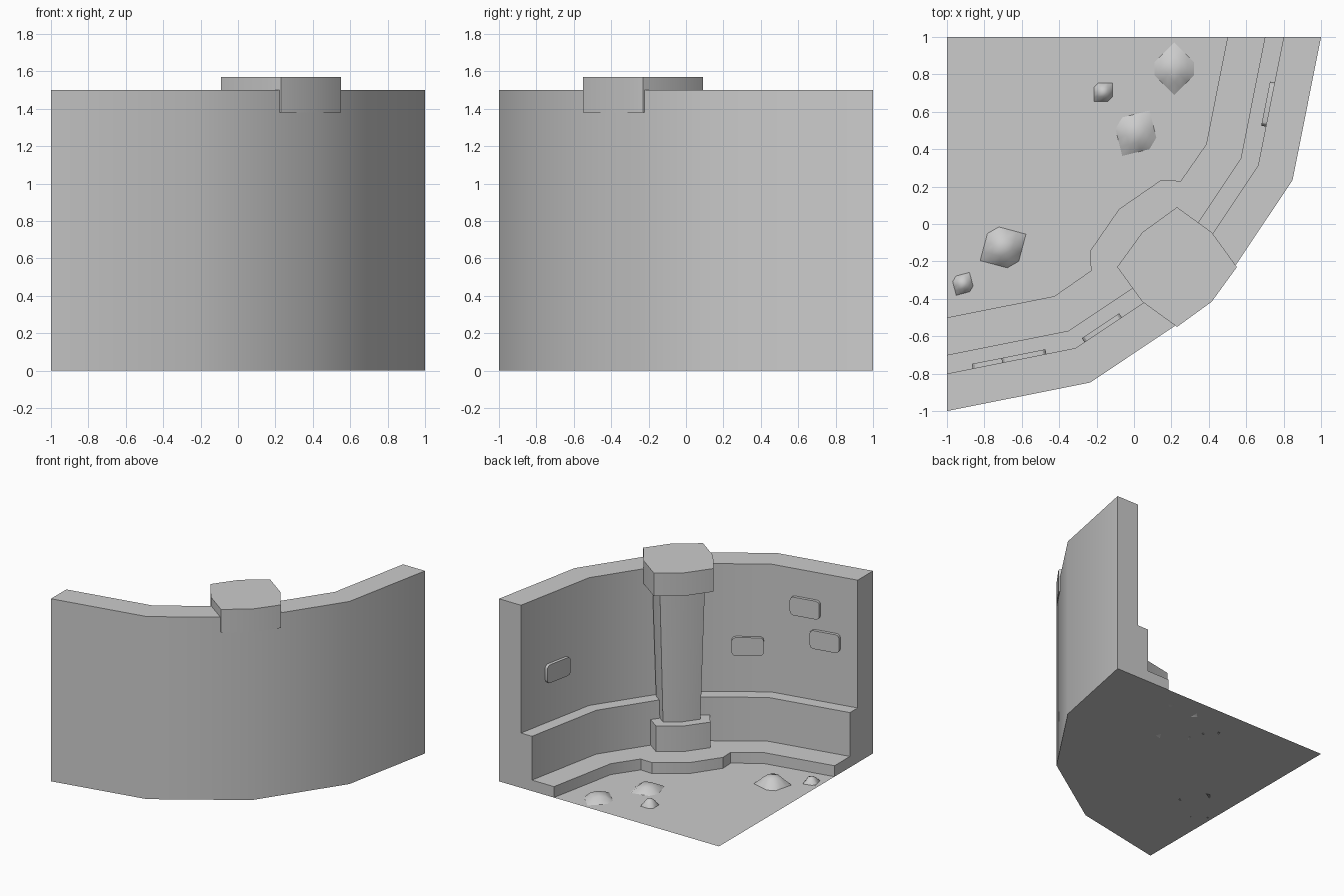
import bpy, math
from mathutils import Matrix, Vector

if "Cube" in bpy.data.objects:
    bpy.data.objects.remove(bpy.data.objects["Cube"])

SEG = 4
ANGLES = [math.radians(-90 + 90 * i / SEG) for i in range(SEG + 1)]


def arc(r, z):
    """Quarter arc about the open corner (-1, 1)."""
    return [(-1 + r * math.cos(a), 1 + r * math.sin(a), z) for a in ANGLES]


def make(name, verts, faces, recalc=True, angle=30):
    me = bpy.data.meshes.new(name)
    me.from_pydata(verts, [], faces)
    ob = bpy.data.objects.new(name, me)
    bpy.context.collection.objects.link(ob)
    bpy.ops.object.select_all(action='DESELECT')
    ob.select_set(True)
    bpy.context.view_layer.objects.active = ob
    if recalc:
        bpy.ops.object.mode_set(mode='EDIT')
        bpy.ops.mesh.select_all(action='SELECT')
        bpy.ops.mesh.normals_make_consistent(inside=False)
        bpy.ops.object.mode_set(mode='OBJECT')
    bpy.ops.object.shade_smooth_by_angle(angle=math.radians(angle))
    return ob


def loft(name, lower, upper):
    """Closed prism between two matching outlines."""
    n = len(lower)
    faces = [tuple(range(n))[::-1], tuple(range(n, 2 * n))]
    faces += [(i, (i + 1) % n, n + (i + 1) % n, n + i) for i in range(n)]
    return make(name, lower + upper, faces)


# Floor slab, a single sheet under everything
floor = [(-1, 1, 0)] + arc(2, 0)
make("floor", floor, [tuple(range(len(floor)))], recalc=False)

# Curved wall with ledge: cross-section swept along the arc
section = [(2, 0), (2, 1.5), (1.8, 1.5), (1.8, 0.45), (1.7, 0.45), (1.7, 0)]
verts = [p for r, z in section for p in arc(r, z)]
n = SEG + 1
faces = [(k * n + i, k * n + i + 1, (k + 1) * n + i + 1, (k + 1) * n + i)
         for k in range(len(section) - 1) for i in range(SEG)]
faces += [tuple(k * n for k in range(len(section))),
          tuple(k * n + SEG for k in range(len(section)))]
make("wall", verts, faces)

# Low step, bulging round the pillar; second half mirrors the first
half = [(-1, -0.5), (-0.426, -0.386), (-0.23, -0.25), (-0.235, -0.145), (-0.08, 0.08)]
# the bulge is symmetric about y = -x
inner = half + [(-y, -x) for x, y in reversed(half[:-1])]
outer = [(x, y) for x, y, _ in reversed(arc(1.7, 0))]
outline = inner + outer
loft("step", [(x, y, 0) for x, y in outline], [(x, y, 0.09) for x, y in outline])


# Pillar base, flared shaft and cap: eight-sided
def octagon(r, z):
    pts = []
    for i in range(8):
        rad = r if i % 2 == 0 else r * 0.82
        a = math.radians(45 * i)
        pts.append((0.23 + rad * math.cos(a), -0.23 + rad * math.sin(a), z))
    return pts


for name, r0, z0, r1, z1 in [("pillar_base", 0.29, 0.09, 0.29, 0.30),
                             ("pillar_shaft", 0.20, 0.30, 0.24, 1.38),
                             ("pillar_cap", 0.32, 1.38, 0.32, 1.57)]:
    loft(name, octagon(r0, z0), octagon(r1, z1))


# Raised rounded bricks on the inner wall face
def brick(name, seg, t, z, length=0.24, height=0.15, depth=0.025, rad=0.03):
    a, b = (Vector(p) for p in arc(1.8, 0)[seg:seg + 2])
    along = (b - a).normalized()
    inward = Vector((-along.y, along.x, 0))
    c = a.lerp(b, t) + Vector((0, 0, z))
    prof = []
    for q, (sx, sz) in enumerate([(1, 1), (-1, 1), (-1, -1), (1, -1)]):
        for j in range(4):
            ang = math.radians(90 * q + 30 * j)
            prof.append((sx * (length / 2 - rad) + rad * math.cos(ang),
                         sz * (height / 2 - rad) + rad * math.sin(ang)))

    def ring(d):
        return [tuple(c + along * u + inward * d + Vector((0, 0, v))) for u, v in prof]
    loft(name, ring(-0.003), ring(depth))


for i, (seg, t, z) in enumerate([(0, 0.37, 0.955), (0, 0.60, 1.20),
                                 (1, 0.25, 0.83), (3, 0.475, 0.855)]):
    brick(f"brick_{i + 1}", seg, t, z)


# Small rocks: square pillow-shaped mounds
def rock(name, x, y, side, rot, h, k=4):
    m = Matrix.Translation((x, y, 0)) @ Matrix.Rotation(math.radians(rot), 4, 'Z')
    pts = []
    for i in range(k + 1):
        for j in range(k + 1):
            u, v = 2 * i / k - 1, 2 * j / k - 1
            z = h * (1 - u * u) ** 0.6 * (1 - v * v) ** 0.6
            pts.append(tuple(m @ Vector((u * side / 2, v * side / 2, z))))
    w = k + 1
    quads = [(i * w + j, (i + 1) * w + j, (i + 1) * w + j + 1, i * w + j + 1)
             for i in range(k) for j in range(k)]
    make(name, pts, quads, recalc=False, angle=60)


for i, args in enumerate([(-0.165, 0.705, 0.10, 0, 0.06),
                          (0.215, 0.83, 0.20, 45, 0.05),
                          (0.01, 0.485, 0.20, 14, 0.05),
                          (-0.70, -0.125, 0.20, -15, 0.08),
                          (-0.915, -0.32, 0.10, 15, 0.05)]):
    rock(f"rock_{i + 1}", *args)
